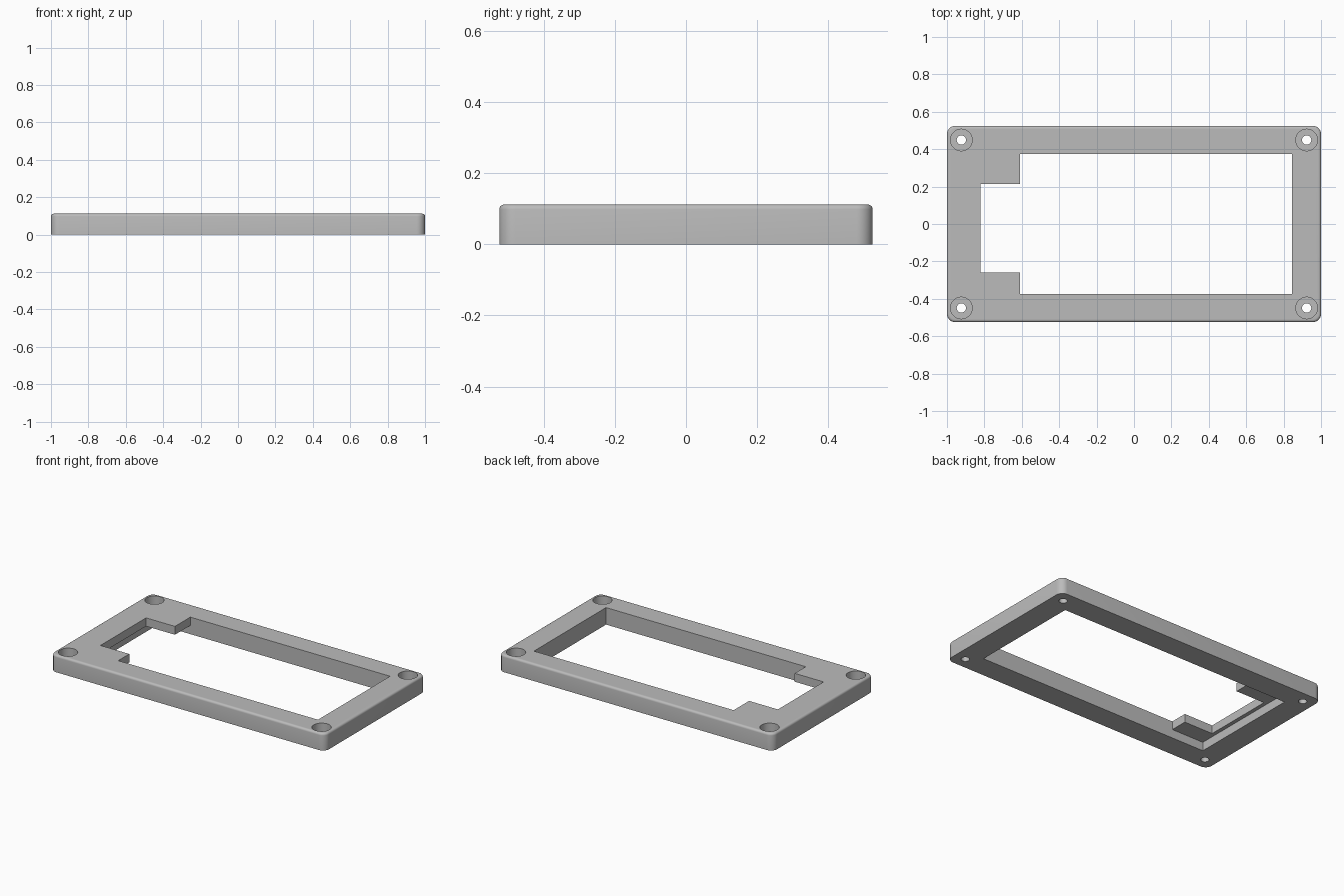
import bpy
import bmesh
import math

if "Cube" in bpy.data.objects:
    bpy.data.objects.remove(bpy.data.objects["Cube"], do_unlink=True)

HALF_X, HALF_Y, HEIGHT = 1.0, 0.525, 0.112
LEDGE_Z = 0.057          # underside of the thin left end
WIN_X, WIN_Y = 0.845, 0.375

# Single plain grey material
grey = bpy.data.materials.new("plain_grey")
grey.use_nodes = True
colour = (0.5, 0.5, 0.5, 1)
grey.diffuse_color = colour
grey.node_tree.nodes["Principled BSDF"].inputs["Base Color"].default_value = colour


def new_object(name, bm):
    bmesh.ops.recalc_face_normals(bm, faces=bm.faces)
    mesh = bpy.data.meshes.new(name)
    bm.to_mesh(mesh)
    bm.free()
    mesh.materials.append(grey)
    obj = bpy.data.objects.new(name, mesh)
    bpy.context.collection.objects.link(obj)
    return obj


def prism(outline, z0, z1):
    """Closed prism over a flat outline."""
    bm = bmesh.new()
    base = bm.faces.new([bm.verts.new((x, y, z0)) for x, y in outline])
    side = bmesh.ops.extrude_face_region(bm, geom=[base], use_keep_orig=True)
    for v in side["geom"]:
        if isinstance(v, bmesh.types.BMVert):
            v.co.z = z1
    return bm


def rect(x0, x1, y0, y1):
    return [(x0, y0), (x1, y0), (x1, y1), (x0, y1)]


def circle(cx, cy, r, n=32):
    return [(cx + r * math.cos(math.tau * i / n), cy + r * math.sin(math.tau * i / n))
            for i in range(n)]


def cut(target, outline, z0, z1):
    """Subtract a prism from the target and discard the cutter."""
    cutter = new_object("cutter", prism(outline, z0, z1))
    cutter.hide_render = True
    mod = target.modifiers.new("cut", "BOOLEAN")
    mod.operation = "DIFFERENCE"
    mod.solver = "EXACT"
    mod.object = cutter
    bpy.context.view_layer.objects.active = target
    bpy.ops.object.modifier_apply(modifier=mod.name)
    bpy.data.objects.remove(cutter, do_unlink=True)


# Frame body: rounded corners, then a small fillet around the top rim
bm = prism(rect(-HALF_X, HALF_X, -HALF_Y, HALF_Y), 0, HEIGHT)
upright = [e for e in bm.edges if abs(e.verts[0].co.z - e.verts[1].co.z) > 0.01]
bmesh.ops.bevel(bm, geom=upright, offset=0.045, segments=8, profile=0.5, affect="EDGES")
rim = [e for e in bm.edges if all(v.co.z > HEIGHT - 0.001 for v in e.verts)]
bmesh.ops.bevel(bm, geom=rim, offset=0.014, segments=4, profile=0.5, affect="EDGES")
frame = new_object("bezel_frame", bm)

# Rectangular pocket from below, and the stepped window right through
cut(frame, rect(-WIN_X, WIN_X, -WIN_Y, WIN_Y), -0.1, LEDGE_Z)
step_x, notch_x, notch_front, notch_back = -0.61, -0.82, -0.26, 0.215
window = [(WIN_X, -WIN_Y), (WIN_X, WIN_Y), (step_x, WIN_Y), (step_x, notch_back),
          (notch_x, notch_back), (notch_x, notch_front), (step_x, notch_front),
          (step_x, -WIN_Y)]
cut(frame, window, 0.02, 0.3)

# Counterbored screw holes in the four corners
for sx in (-1, 1):
    for sy in (-1, 1):
        x, y = 0.923 * sx, 0.449 * sy
        cut(frame, circle(x, y, 0.058), 0.056, 0.3)
        cut(frame, circle(x, y, 0.025), -0.1, 0.3)

bpy.ops.object.select_all(action="DESELECT")
frame.select_set(True)
bpy.context.view_layer.objects.active = frame
bpy.ops.object.shade_smooth_by_angle(angle=math.radians(35))
